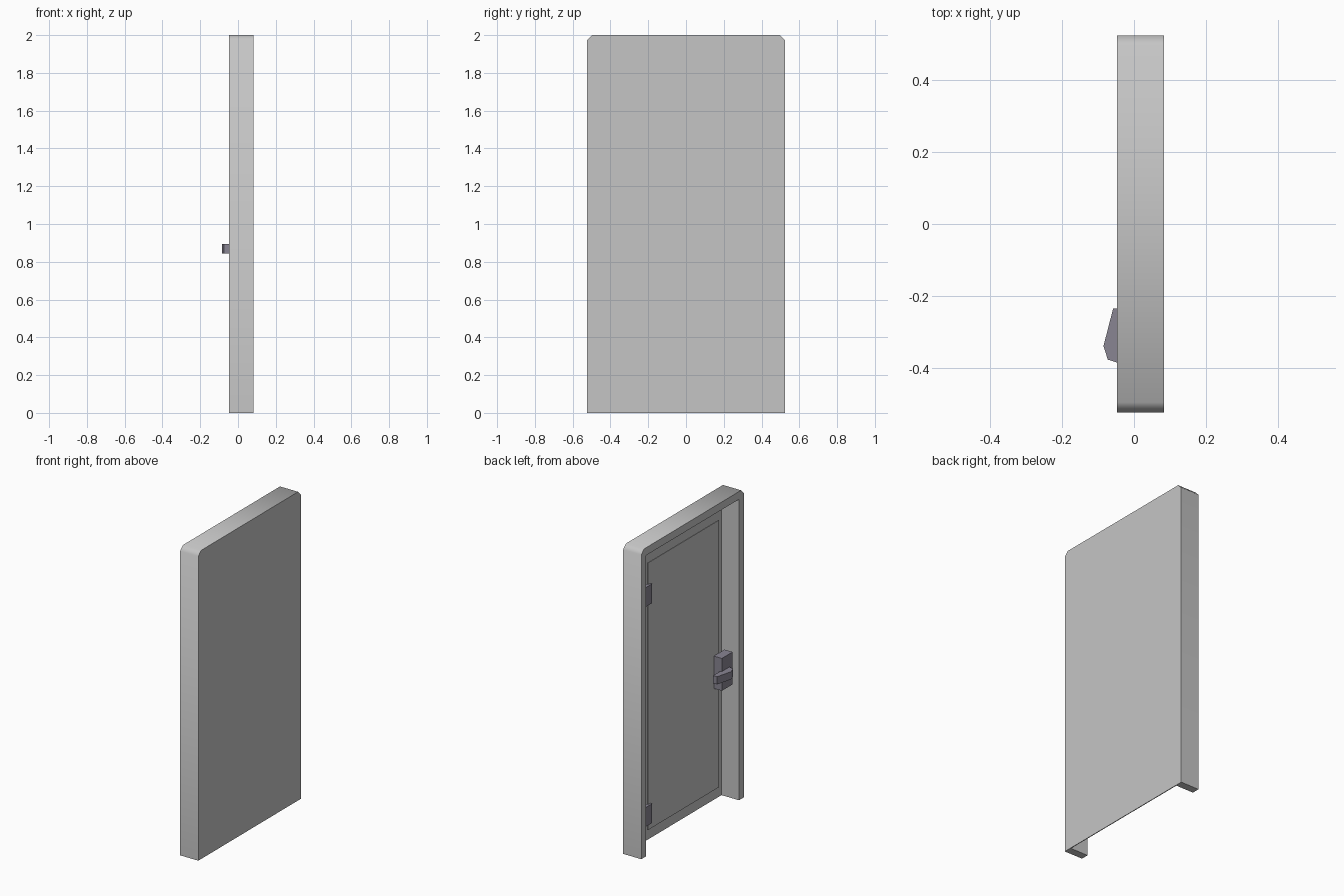
import bpy
import bmesh
from math import radians
from mathutils import Vector

cube = bpy.data.objects.get("Cube")
if cube:
    bpy.data.objects.remove(cube, do_unlink=True)


def material(name, colour):
    mat = bpy.data.materials.new(name)
    mat.use_nodes = True
    mat.diffuse_color = (*colour, 1)
    mat.node_tree.nodes["Principled BSDF"].inputs["Base Color"].default_value = (*colour, 1)
    return mat


grey = material("light_grey", (0.56, 0.56, 0.56))
purple = material("purple_grey", (0.25, 0.235, 0.29))


def prism(name, outline, axis, start, end, mat):
    """Extrude a flat outline: (y, z) along x, or (x, y) along z."""
    bm = bmesh.new()

    def place(p):
        return (start, *p) if axis == "x" else (*p, start)

    face = bm.faces.new([bm.verts.new(place(p)) for p in outline])
    depth = end - start
    move = Vector((depth, 0, 0)) if axis == "x" else Vector((0, 0, depth))
    made = bmesh.ops.extrude_face_region(bm, geom=[face])["geom"]
    bmesh.ops.translate(bm, vec=move, verts=[v for v in made if isinstance(v, bmesh.types.BMVert)])
    if not any(len(e.link_faces) == 1 for e in bm.edges):
        pass
    else:
        bm.faces.new([v for v in reversed(face.verts)]) if not face.is_valid else None
    bmesh.ops.recalc_face_normals(bm, faces=bm.faces)
    mesh = bpy.data.meshes.new(name)
    bm.to_mesh(mesh)
    bm.free()
    mesh.materials.append(mat)
    obj = bpy.data.objects.new(name, mesh)
    bpy.context.collection.objects.link(obj)
    return obj


def block(name, x, y, z, mat):
    outline = [(y[0], z[0]), (y[1], z[0]), (y[1], z[1]), (y[0], z[1])]
    return prism(name, outline, "x", x[0], x[1], mat)


# Overall sizes
half, top, cut, rim = 0.525, 2.0, 0.028, 0.05
front, back = -0.047, 0.083
inner, lintel = half - rim, top - rim

# Door surround: two jambs and a lintel with clipped top corners
outer = [(-half, 0), (-half, top - cut), (-half + cut, top),
         (half - cut, top), (half, top - cut), (half, 0)]
opening = [(inner, 0), (inner, lintel), (-inner, lintel), (-inner, 0)]
frame = prism("door_frame", outer + opening, "x", front, back, grey)

# Thin wall closing the back of the frame
prism("back_panel", opening, "x", back - 0.005, back, grey)

# Door leaf standing forward of the back panel
gap = 0.11
leaf = 0.018
block("door_leaf", (leaf, leaf + 0.006), (-inner + gap, inner - gap), (gap, lintel - gap), grey)

# Hinges bridging the leaf and the jamb
for name, low in (("lower_hinge", 0.15), ("upper_hinge", 1.575)):
    block(name, (0.005, 0.03), (0.34, inner), (low, low + 0.125), purple)

# Handle housing and lever
block("handle_housing", (-0.04, leaf), (-0.42, -0.31), (0.77, 0.98), purple)
lever = [(-0.03, -0.235), (-0.058, -0.235), (-0.085, -0.34), (-0.073, -0.378), (-0.03, -0.392)]
prism("handle_lever", lever, "z", 0.845, 0.895, purple)

# Soften the clipped corners of the frame
bpy.ops.object.select_all(action="DESELECT")
frame.select_set(True)
bpy.context.view_layer.objects.active = frame
bpy.ops.object.shade_smooth_by_angle(angle=radians(50))
